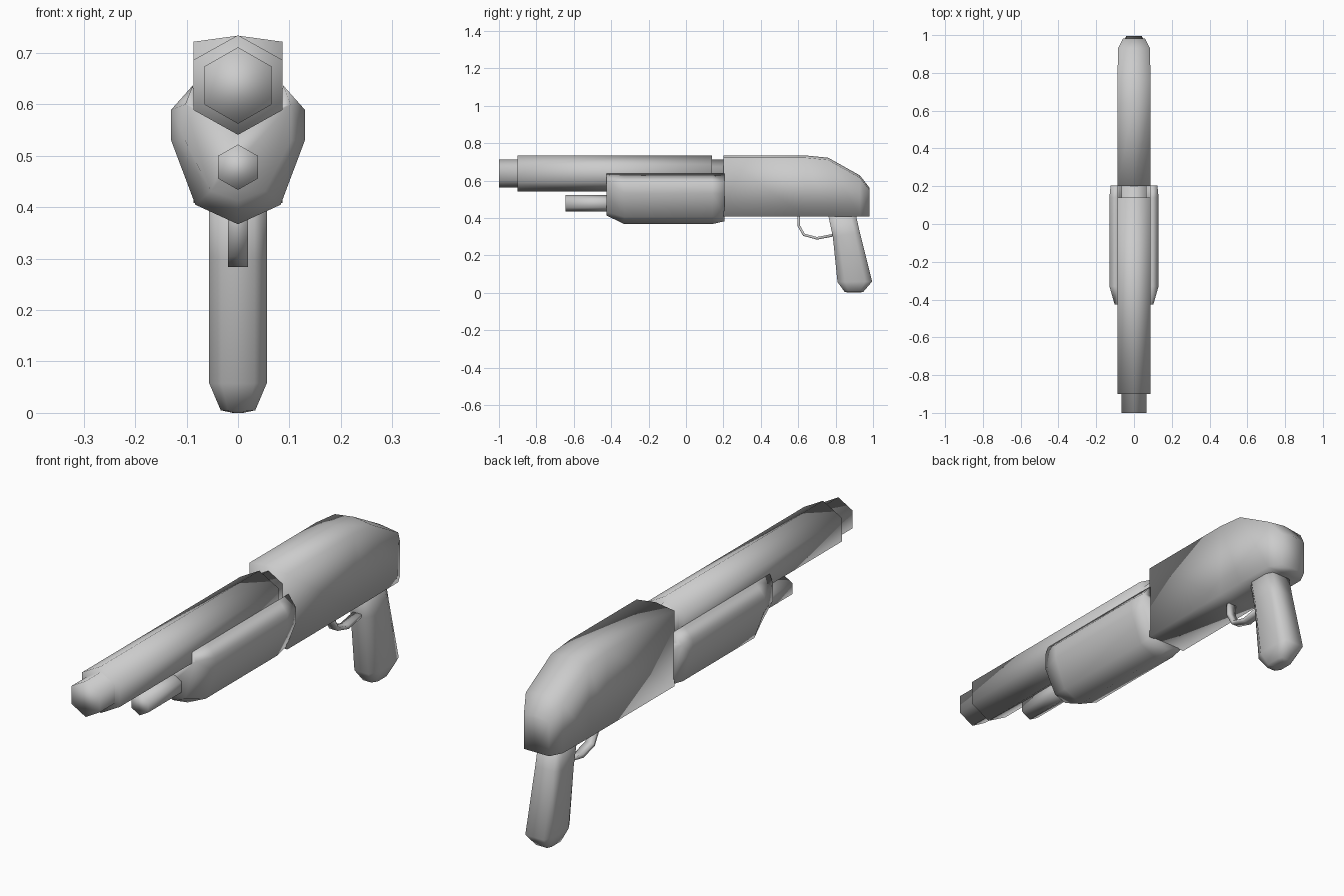
import bpy, bmesh, math
from mathutils import Vector

if "Cube" in bpy.data.objects:
    bpy.data.objects.remove(bpy.data.objects["Cube"])


def loft(name, rings):
    """Skin a list of equal-length rings and cap both ends, smooth shaded."""
    bm = bmesh.new()
    vs = [[bm.verts.new(p) for p in r] for r in rings]
    n = len(vs[0])
    for a, b in zip(vs, vs[1:]):
        for i in range(n):
            j = (i + 1) % n
            bm.faces.new((a[i], a[j], b[j], b[i]))
    bm.faces.new(vs[0])
    bm.faces.new(vs[-1])
    bmesh.ops.recalc_face_normals(bm, faces=bm.faces[:])
    for f in bm.faces:
        f.smooth = True
    me = bpy.data.meshes.new(name)
    bm.to_mesh(me)
    bm.free()
    ob = bpy.data.objects.new(name, me)
    bpy.context.collection.objects.link(ob)
    return ob


def mirrored(half, y):
    """Close a half section (x, z), given centre to centre, across x = 0."""
    full = half + [(-x, z) for x, z in reversed(half) if x > 0]
    return [(x, y, z) for x, z in full]


def hex_tube(name, y0, y1, z, half_width, half_height):
    k = half_width / math.cos(math.pi / 6)
    ring = [(k * math.sin(math.tau * i / 6), half_height * math.cos(math.tau * i / 6))
            for i in range(6)]
    loft(name, [[(x, y, z + h) for x, h in ring] for y in (y0, y1)])


# Barrels and magazine tube
hex_tube("barrel_sleeve", -0.9, 0.14, 0.638, 0.087, 0.097)
hex_tube("inner_barrel", -1.0, 0.21, 0.637, 0.065, 0.0745)
hex_tube("magazine_tube", -0.645, -0.3, 0.478, 0.039, 0.044)

# Pump fore-end, chamfered at the front and slightly at the rear
fore = [
    (-0.425, [(0.103, 0.60), (0.103, 0.53), (0.053, 0.432), (0, 0.413)]),
    (-0.33, [(0.13, 0.59), (0.13, 0.53), (0.083, 0.405), (0, 0.367)]),
    (0.14, [(0.13, 0.59), (0.13, 0.53), (0.083, 0.405), (0, 0.367)]),
    (0.205, [(0.124, 0.59), (0.124, 0.53), (0.078, 0.415), (0, 0.382)]),
]
loft("pump_fore_end", [mirrored([(0, 0.55), (0.08, 0.595), (0.088, 0.637)] + half, y)
                       for y, half in fore])

# Receiver with a ridged top, curving down at the rear
stations = [(0.2, 0.087, 0.722), (0.64, 0.087, 0.722), (0.76, 0.087, 0.71),
            (0.93, 0.085, 0.615), (0.982, 0.058, 0.548)]
loft("receiver", [mirrored([(0, top + 0.012), (w, top), (w, 0.408), (0, 0.408)], y)
                  for y, w, top in stations])

# Pistol grip: sections of front y, back y, front z, back z, width scale
grip = [(0.757, 0.905, 0.43, 0.43, 1.0), (0.785, 0.93, 0.30, 0.32, 1.0),
        (0.81, 0.995, 0.057, 0.06, 1.0), (0.848, 0.948, 0.005, 0.005, 0.6)]
outline = [(0.0, 0.032), (0.22, 0.056), (0.8, 0.056), (1.0, 0.042)]
rings = []
for f, b, zf, zb, s in grip:
    side = [(x * s, f + (b - f) * t, zf + (zb - zf) * t) for t, x in outline]
    rings.append(side + [(-x, y, z) for x, y, z in reversed(side)])
rings.append([(0.3 * x, 0.898 + 0.6 * (y - 0.898), 0) for x, y, z in rings[-1]])
loft("pistol_grip", rings)

# Trigger guard strap swept along a path
path = [Vector(p) for p in ((0.602, 0.42), (0.602, 0.36), (0.63, 0.31),
                            (0.70, 0.291), (0.80, 0.31))]
rings = []
for i, p in enumerate(path):
    d = (path[min(i + 1, 4)] - path[max(i - 1, 0)]).normalized()
    n = Vector((-d.y, d.x)) * 0.007
    a, b = p + n, p - n
    rings.append([(0.019, a.x, a.y), (-0.019, a.x, a.y),
                  (-0.019, b.x, b.y), (0.019, b.x, b.y)])
loft("trigger_guard", rings)
